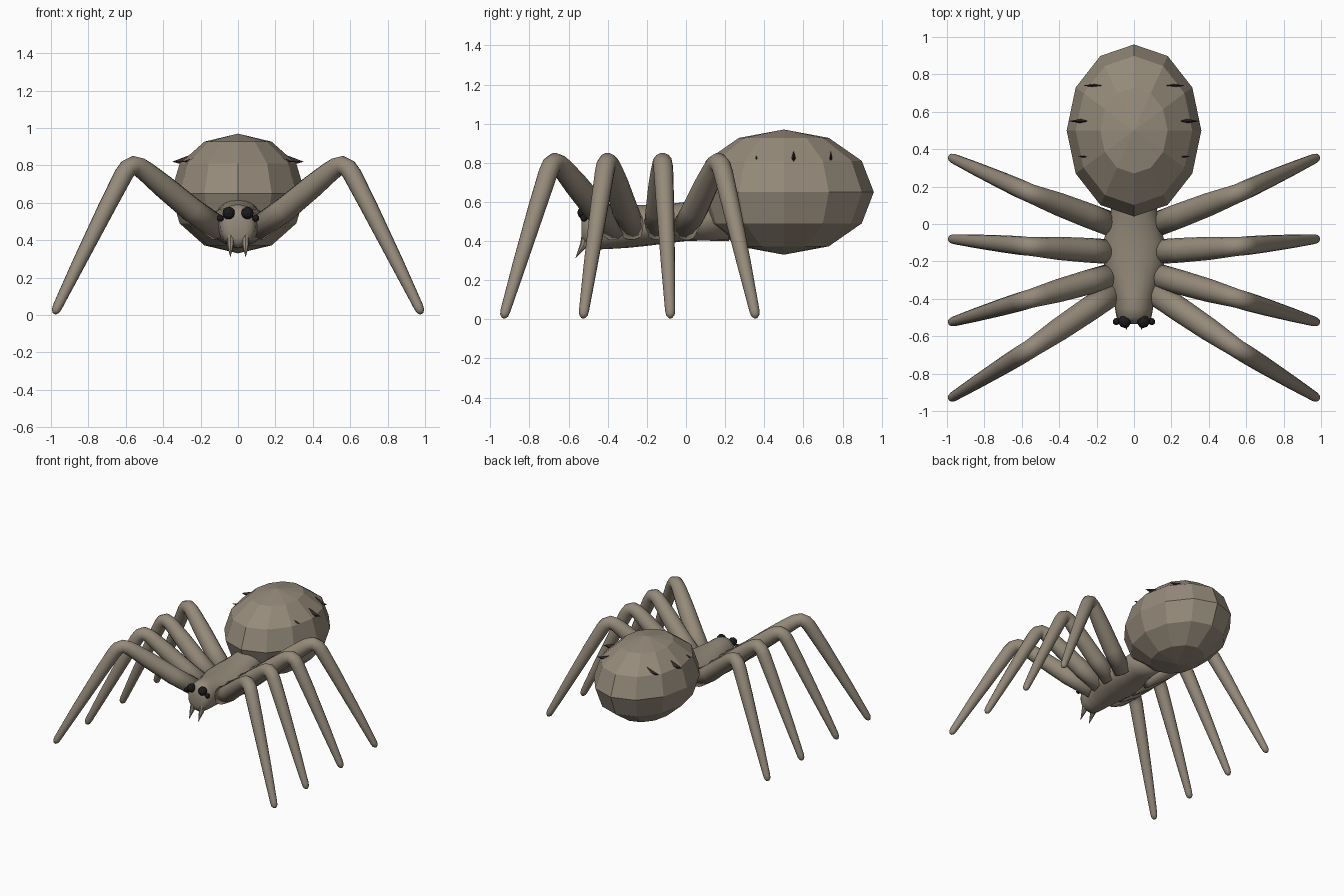
import bpy, bmesh, math
from mathutils import Vector

if "Cube" in bpy.data.objects:
    bpy.data.objects.remove(bpy.data.objects["Cube"])


def material(name, rgb):
    m = bpy.data.materials.new(name)
    m.diffuse_color = (*rgb, 1)
    m.use_nodes = True
    m.node_tree.nodes["Principled BSDF"].inputs["Base Color"].default_value = m.diffuse_color
    return m


SKIN = material("taupe", (0.30, 0.255, 0.195))
BLACK = material("eye black", (0.012, 0.012, 0.014))
SPINE = material("dark maroon", (0.045, 0.025, 0.025))


def finish(name, bm, mat, smooth=False):
    bmesh.ops.recalc_face_normals(bm, faces=bm.faces[:])
    me = bpy.data.meshes.new(name)
    bm.to_mesh(me)
    bm.free()
    me.materials.append(mat)
    for p in me.polygons:
        p.use_smooth = smooth
    ob = bpy.data.objects.new(name, me)
    bpy.context.collection.objects.link(ob)
    return ob


def loft(bm, rings):
    """Skin a list of vertex position loops and cap both ends."""
    loops = [[bm.verts.new(p) for p in r] for r in rings]
    n = len(loops[0])
    for a, b in zip(loops, loops[1:]):
        for i in range(n):
            bm.faces.new((a[i], a[(i + 1) % n], b[(i + 1) % n], b[i]))
    bm.faces.new(loops[0])
    bm.faces.new(loops[-1])


def tube(bm, path, n):
    """Tapered tube along (point, radius) pairs."""
    pts = [Vector(p) for p, r in path]
    side = (pts[-1] - pts[0]).cross(Vector((0, 0, 1))).normalized()
    rings = []
    for i, (p, (_, r)) in enumerate(zip(pts, path)):
        t = (pts[min(i + 1, len(pts) - 1)] - pts[max(i - 1, 0)]).normalized()
        u = (side - t * side.dot(t)).normalized()
        v = t.cross(u)
        rings.append([p + (u * math.cos(a) + v * math.sin(a)) * r
                      for a in (2 * math.pi * k / n for k in range(n))])
    loft(bm, rings)


# Faceted abdomen
bm = bmesh.new()
bmesh.ops.create_uvsphere(bm, u_segments=12, v_segments=6, radius=1)
for v in bm.verts:
    v.co = Vector((v.co.x * 0.36, v.co.y * 0.46 + 0.5, v.co.z * 0.32 + 0.65))
finish("abdomen", bm, SKIN)

# Head and thorax: y, half width, centre z, half height
SECTIONS = [(-0.535, 0.045, 0.46, 0.05), (-0.525, 0.075, 0.465, 0.085),
            (-0.50, 0.093, 0.47, 0.11), (-0.45, 0.102, 0.475, 0.118),
            (-0.38, 0.112, 0.475, 0.115), (-0.30, 0.138, 0.475, 0.11),
            (-0.20, 0.165, 0.48, 0.105), (-0.10, 0.165, 0.488, 0.10),
            (0.0, 0.138, 0.50, 0.10), (0.08, 0.122, 0.51, 0.108),
            (0.22, 0.12, 0.52, 0.12)]
bm = bmesh.new()
loft(bm, [[(w * math.cos(a), y, z + h * math.sin(a))
           for a in (math.pi * k / 10 for k in range(20))]
          for y, w, z, h in SECTIONS])
finish("thorax", bm, SKIN, True)

# Leg profile: x, z, radius, fraction of the way from root to foot in y
LEG = [(0.10, 0.46, 0.066), (0.25, 0.565, 0.066), (0.40, 0.69, 0.062),
       (0.49, 0.765, 0.055), (0.525, 0.79, 0.052), (0.557, 0.801, 0.05),
       (0.588, 0.785, 0.05), (0.612, 0.75, 0.05), (0.70, 0.58, 0.046),
       (0.85, 0.28, 0.036), (0.965, 0.045, 0.026), (0.975, 0.022, 0.022),
       (0.981, 0.008, 0.010)]
# Root, knee and foot y of each leg pair, front to back
LEG_Y = [(-0.36, -0.67, -0.93), (-0.27, -0.40, -0.525),
         (-0.15, -0.12, -0.08), (-0.01, 0.165, 0.355)]

for s, label in ((1, "right"), (-1, "left")):
    for i, (root, knee, foot) in enumerate(LEG_Y):
        path = []
        for x, z, r in LEG:
            if x < 0.557:
                y = root + (knee - root) * (x - 0.10) / 0.457
            else:
                y = knee + (foot - knee) * (x - 0.557) / 0.42
            path.append(((s * x, y, z), r))
        bm = bmesh.new()
        tube(bm, path, 14)
        finish(f"{label}_leg_{i + 1}", bm, SKIN, True)

    # Faceted eyes, a large and a small one per side
    for name, x, y, z, r in (("large_eye", 0.05, -0.522, 0.545, 0.034),
                             ("small_eye", 0.095, -0.522, 0.518, 0.019)):
        bm = bmesh.new()
        bmesh.ops.create_icosphere(bm, subdivisions=2, radius=r)
        bmesh.ops.translate(bm, verts=bm.verts, vec=(s * x, y, z))
        finish(f"{label}_{name}", bm, BLACK)

    # Fang
    bm = bmesh.new()
    tube(bm, [((s * 0.04, -0.515, 0.445), 0.016), ((s * 0.04, -0.522, 0.38), 0.02),
              ((s * 0.041, -0.565, 0.312), 0.001)], 8)
    finish(f"{label}_fang", bm, SKIN)

    # Abdomen spines: y, base x, tip x, half thickness, half height
    for i, (y, x0, x1, t, h) in enumerate(((0.36, 0.25, 0.302, 0.008, 0.012),
                                           (0.55, 0.25, 0.352, 0.017, 0.034),
                                           (0.74, 0.16, 0.275, 0.015, 0.034))):
        bm = bmesh.new()
        base = [bm.verts.new((s * x0, y + a * t, 0.825 + b * h))
                for a, b in ((1, 0), (0, 1), (-1, 0), (0, -1))]
        tip = bm.verts.new((s * x1, y, 0.82))
        bm.faces.new(base)
        for k in range(4):
            bm.faces.new((base[k], base[(k + 1) % 4], tip))
        finish(f"{label}_spine_{i + 1}", bm, SPINE)
